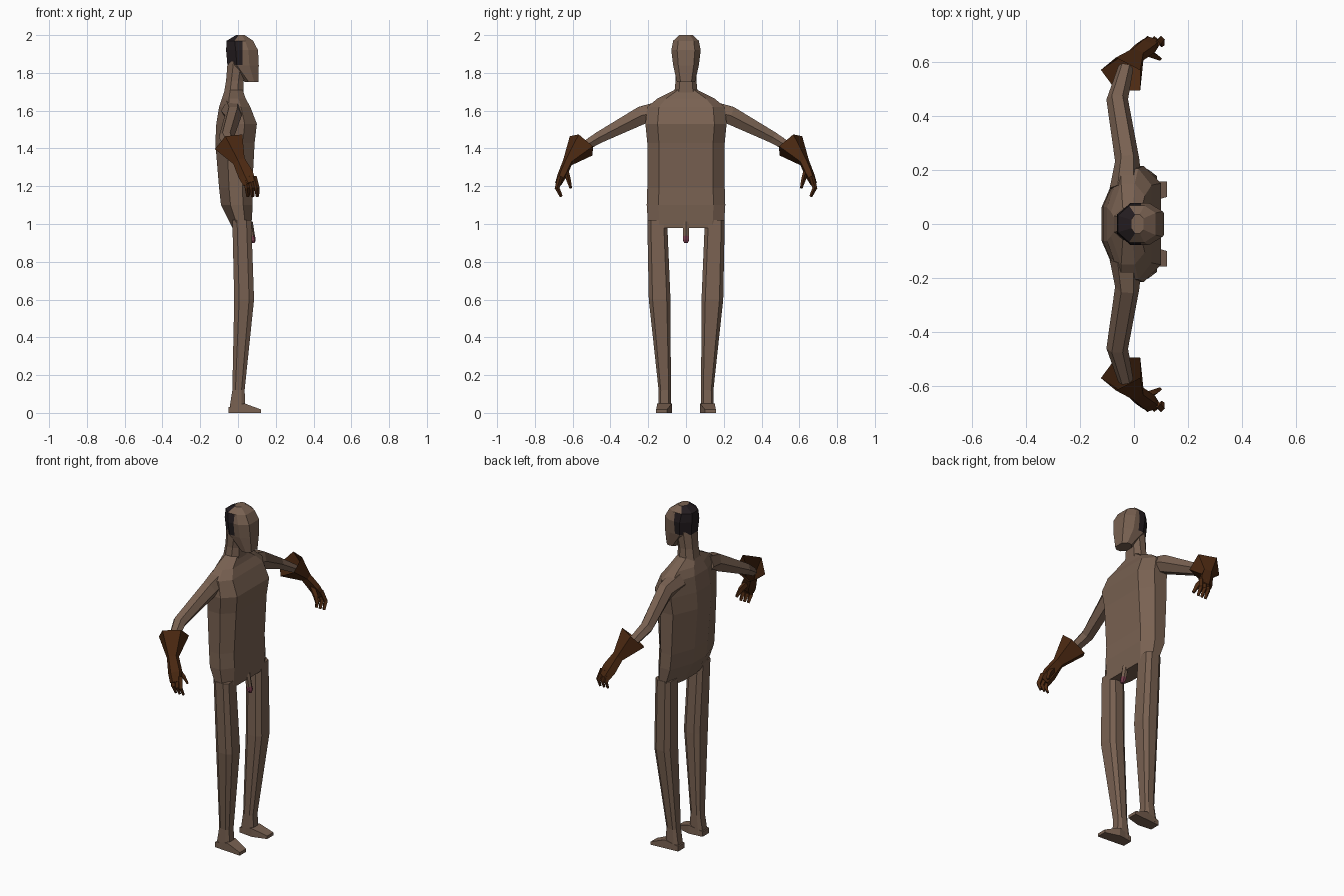
import bpy, bmesh, math
from mathutils import Vector

cube = bpy.data.objects.get("Cube")
if cube:
    bpy.data.objects.remove(cube)


def material(name, color):
    mat = bpy.data.materials.new(name)
    mat.use_nodes = True
    mat.diffuse_color = (*color, 1)
    mat.node_tree.nodes["Principled BSDF"].inputs["Base Color"].default_value = (*color, 1)
    return mat


skin = material("brown skin", (0.19, 0.12, 0.083))
leather = material("dark leather", (0.075, 0.023, 0.006))
hair = material("black hair", (0.017, 0.012, 0.014))
pink = material("dull pink", (0.2, 0.05, 0.08))


def ring(z, back, front, inner, outer, front_cut, side_cut, back_cut):
    """Horizontal eight-sided section with separately bevelled front and back."""
    mid, half = (inner + outer) / 2, (outer - inner) / 2
    depth = front - back
    sf, sb = front - depth * side_cut, back + depth * side_cut
    right = [(front, -front_cut), (sf, -1), (sb, -1), (back, -back_cut)]
    outline = right + [(x, -s) for x, s in reversed(right)]
    return [Vector((x, mid + half * s, z)) for x, s in outline]


def tube_rings(path, sides):
    """Sections across a path; each path entry is (point, width radius, thickness radius)."""
    points = [Vector(p) for p, _, _ in path]
    rings = []
    for i, (_, wide, thick) in enumerate(path):
        tangent = (points[min(i + 1, len(points) - 1)] - points[max(i - 1, 0)]).normalized()
        if i == 0:
            tangent = (points[1] - points[0]).normalized()
        side = Vector((1, 0, 0))
        side = (side - tangent * side.dot(tangent)).normalized()
        up = tangent.cross(side)
        angles = [math.pi + math.tau * k / sides for k in range(sides)]
        rings.append([points[i] + side * wide * math.cos(a) + up * thick * math.sin(a)
                      for a in angles])
    return rings


def loft(name, rings, mats, mirror=False, cap_start=True, cuts=(), rule=None):
    bm = bmesh.new()
    rows = [[bm.verts.new(p) for p in r] for r in rings]
    n = len(rows[0])
    for a, b in zip(rows, rows[1:]):
        for i in range(n):
            j = (i + 1) % n
            bm.faces.new((a[i], a[j], b[j], b[i]))
    if cap_start:
        bm.faces.new(rows[0][::-1])
    bm.faces.new(rows[-1])
    for point, normal in cuts:
        geom = bm.verts[:] + bm.edges[:] + bm.faces[:]
        bmesh.ops.bisect_plane(bm, geom=geom, plane_co=point, plane_no=normal)
    bmesh.ops.recalc_face_normals(bm, faces=bm.faces)
    if rule:
        for face in bm.faces:
            face.material_index = int(rule(face.calc_center_median()))
    mesh = bpy.data.meshes.new(name)
    bm.to_mesh(mesh)
    bm.free()
    for mat in mats:
        mesh.materials.append(mat)
    obj = bpy.data.objects.new(name, mesh)
    bpy.context.collection.objects.link(obj)
    if mirror:
        mod = obj.modifiers.new("Mirror", "MIRROR")
        mod.use_axis = (False, True, False)
    return obj


# Torso: height, back, front, half width
torso = [(0.98, -0.03, 0.07, 0.2), (1.1, -0.09, 0.078, 0.208), (1.19, -0.1, 0.075, 0.205),
         (1.43, -0.12, 0.088, 0.205), (1.53, -0.115, 0.1, 0.215), (1.62, -0.1, 0.065, 0.205),
         (1.665, -0.085, 0.04, 0.15), (1.71, -0.07, 0.025, 0.06)]
loft("torso", [ring(z, b, f, -w, w, 0.7, 0.3, 0.3) for z, b, f, w in torso], [skin])

# Neck and head
neck = [(1.66, -0.08, 0.03, 0.065), (1.76, -0.063, 0.03, 0.055), (1.86, -0.055, 0.05, 0.06)]
loft("neck", [ring(z, b, f, -w, w, 0.6, 0.3, 0.5) for z, b, f, w in neck], [skin])

head = [(1.752, 0.035, 0.108, 0.048), (1.84, -0.056, 0.11, 0.068), (1.92, -0.063, 0.106, 0.078),
        (1.97, -0.06, 0.08, 0.068), (2.0, -0.01, 0.035, 0.035)]
loft("head", [ring(z, b, f, -w, w, 0.6, 0.3, 0.45) for z, b, f, w in head], [skin, hair],
     cuts=[((0.025, 0, 0), (1, 0, 0)), ((0, 0, 1.843), (0, 0, 1))],
     rule=lambda c: c.x < 0.025 and c.z > 1.843 and (c.z < 1.98 or c.x < -0.02))

# Legs: height, back, front, inner side, outer side
leg = [(1.02, -0.03, 0.07, 0.1, 0.205), (0.6, -0.02, 0.085, 0.082, 0.197),
       (0.12, -0.03, 0.035, 0.08, 0.145), (0.01, -0.047, 0.04, 0.08, 0.148)]
loft("leg", [ring(z, b, f, i, o, 0.65, 0.25, 0.65) for z, b, f, i, o in leg], [skin], True)

# Feet: distance forward, inner side, outer side, height
foot = [(-0.05, 0.085, 0.145, 0.03), (0.035, 0.075, 0.152, 0.05), (0.122, 0.1, 0.158, 0.018)]
loft("foot", [[Vector(p) for p in ((x, i, 0), (x, o, 0), (x, o, h), (x, i, h))]
              for x, i, o, h in foot], [skin], True)

# Arms
arm = [((-0.03, 0.13, 1.6), 0.06, 0.06), ((-0.025, 0.235, 1.575), 0.045, 0.055),
       ((-0.062, 0.46, 1.458), 0.04, 0.035), ((-0.03, 0.58, 1.385), 0.028, 0.025)]
loft("arm", tube_rings(arm, 6), [skin], True)

# Gloves with a flared, open cuff
glove = [((-0.042, 0.548, 1.422), 0.087, 0.083), ((0.008, 0.625, 1.33), 0.036, 0.028),
         ((0.045, 0.655, 1.26), 0.045, 0.025), ((0.065, 0.675, 1.215), 0.038, 0.018)]
loft("glove", tube_rings(glove, 5), [leather], True, cap_start=False)

# Curled fingers and thumb
for k, label in enumerate(("little", "middle", "index")):
    x = 0.035 + 0.025 * k
    finger = [((x, 0.665, 1.25), 0.014, 0.014), ((x + 0.015, 0.682, 1.19), 0.014, 0.013),
              ((x + 0.018, 0.66, 1.145), 0.009, 0.008)]
    loft(label + "_finger", tube_rings(finger, 4), [leather], True)
thumb = [((0.04, 0.635, 1.28), 0.018, 0.014), ((0.075, 0.622, 1.235), 0.016, 0.012),
         ((0.095, 0.61, 1.19), 0.009, 0.007)]
loft("thumb", tube_rings(thumb, 4), [leather], True)

# Groin anatomy
groin = [((0.06, 0, 1.01), 0.018, 0.018), ((0.074, 0, 0.935), 0.016, 0.018),
         ((0.08, 0, 0.915), 0.014, 0.019), ((0.082, 0, 0.9), 0.008, 0.01)]
loft("groin", tube_rings(groin, 6), [skin, pink], rule=lambda c: c.z < 0.94)
